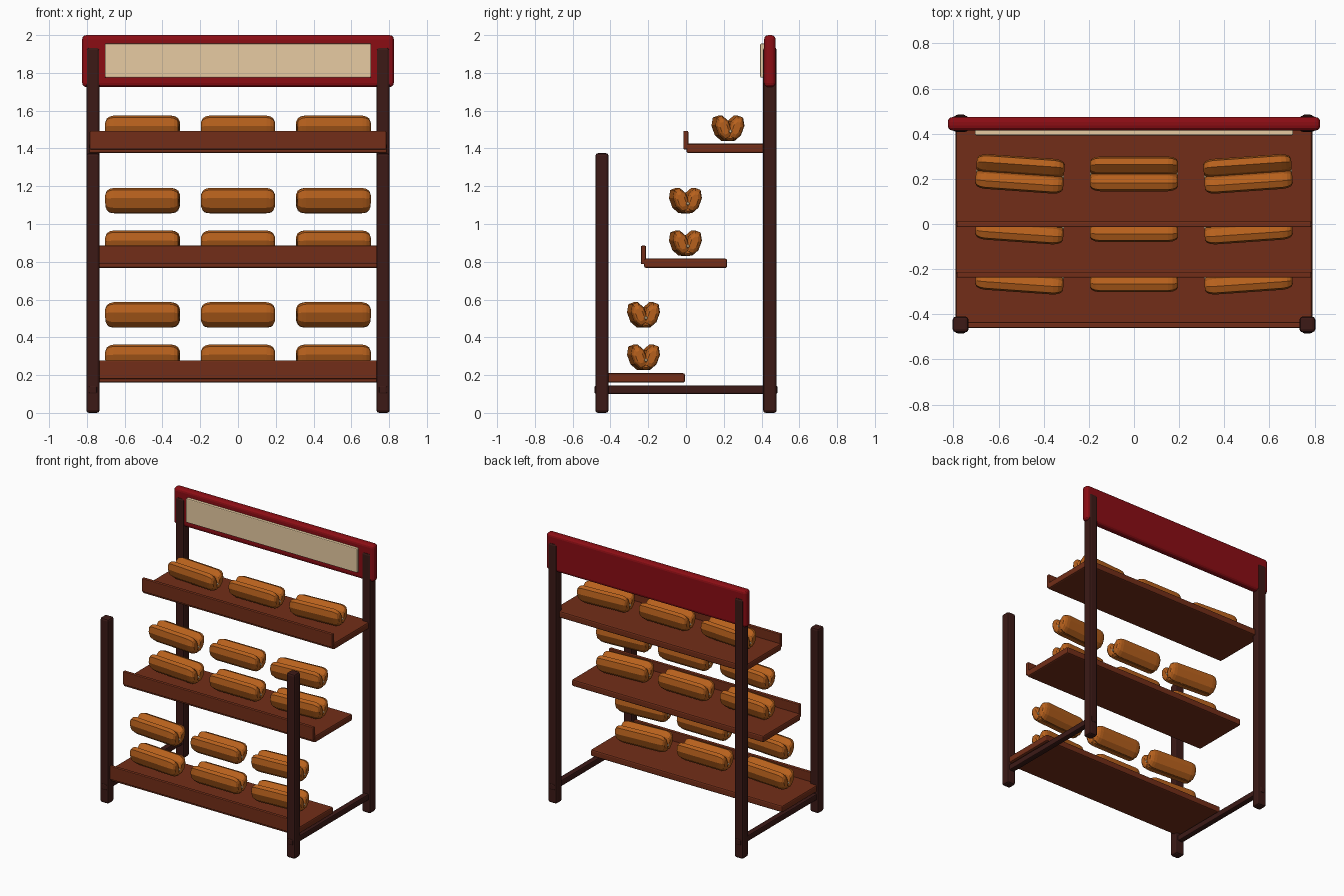
import bpy
import bmesh
from math import sin, cos, pi, radians
from mathutils import Matrix

if "Cube" in bpy.data.objects:
    bpy.data.objects.remove(bpy.data.objects["Cube"], do_unlink=True)


def material(name, rgb):
    mat = bpy.data.materials.new(name)
    mat.use_nodes = True
    color = (*rgb, 1)
    mat.diffuse_color = color
    bsdf = next(n for n in mat.node_tree.nodes if n.type == "BSDF_PRINCIPLED")
    bsdf.inputs["Base Color"].default_value = color
    bsdf.inputs["Roughness"].default_value = 0.6
    return mat


dark_wood = material("dark_wood", (0.045, 0.01, 0.008))
shelf_wood = material("shelf_wood", (0.17, 0.027, 0.009))
red_paint = material("red_paint", (0.26, 0.004, 0.007))
cream = material("cream", (0.8, 0.6, 0.36))
crust = material("crust", (0.48, 0.12, 0.012))


def link(name, mesh):
    obj = bpy.data.objects.new(name, mesh)
    bpy.context.collection.objects.link(obj)
    return obj


def box(name, x, y, z, mat, bevel, segments=2):
    """Bevelled box from (min, max) ranges on each axis."""
    bm = bmesh.new()
    bmesh.ops.create_cube(bm, size=1)
    for v in bm.verts:
        v.co = [r[0] + (c + 0.5) * (r[1] - r[0]) for c, r in zip(v.co, (x, y, z))]
    bmesh.ops.bevel(bm, geom=bm.edges[:], offset=bevel, segments=segments,
                    profile=0.5, affect="EDGES")
    mesh = bpy.data.meshes.new(name)
    bm.to_mesh(mesh)
    bm.free()
    mesh.materials.append(mat)
    return link(name, mesh)


def add_loaf(bm, half_length, ry, rz, y, z, tilt, slot, sides=8):
    """Rounded-end loaf along x with an elliptical, tilted cross-section."""
    ends = [(0.77, 1), (0.88, 0.93), (0.96, 0.77), (1, 0.5)]
    profile = [(-t, s) for t, s in reversed(ends)] + ends
    place = Matrix.Translation((0, y, z)) @ Matrix.Rotation(tilt, 4, "X")
    rings = []
    for t, s in profile:
        angles = [(i + 0.5) * 2 * pi / sides for i in range(sides)]
        rings.append([bm.verts.new(place @ Matrix.Translation(
            (t * half_length, s * ry * cos(a), s * rz * sin(a))).translation)
            for a in angles])
    faces = [bm.faces.new(rings[0]), bm.faces.new(rings[-1])]
    for a, b in zip(rings, rings[1:]):
        for i in range(sides):
            j = (i + 1) % sides
            faces.append(bm.faces.new((a[i], a[j], b[j], b[i])))
    for f in faces:
        f.material_index = slot


def bun_mesh():
    bm = bmesh.new()
    for side in (-1, 1):
        add_loaf(bm, 0.195, 0.04, 0.071, side * 0.033, 0.002, -side * radians(20), 0)
    add_loaf(bm, 0.185, 0.035, 0.028, 0, -0.04, 0, 0)
    add_loaf(bm, 0.196, 0.012, 0.012, 0, -0.014, 0, 1)
    bmesh.ops.recalc_face_normals(bm, faces=bm.faces[:])
    mesh = bpy.data.meshes.new("split_bun")
    bm.to_mesh(mesh)
    bm.free()
    mesh.materials.append(crust)
    mesh.materials.append(cream)
    return mesh


# Posts and side rails
for label, side in (("left", 1), ("right", -1)):
    cx = side * 0.768
    x = (cx - 0.035, cx + 0.035)
    box(f"front_post_{label}", x, (-0.48, -0.41), (0, 1.375), dark_wood, 0.014)
    box(f"rear_post_{label}", x, (0.408, 0.48), (0, 1.935), dark_wood, 0.014)
    box(f"side_rail_{label}", (cx - 0.022, cx + 0.022), (-0.484, 0.484),
        (0.1, 0.145), dark_wood, 0.008)

# Stepped shelves with front lips
for label, y, z in (("lower", -0.445, 0.16), ("middle", -0.222, 0.767),
                    ("upper", 0.002, 1.375)):
    box(f"{label}_shelf", (-0.79, 0.79), (y, y + 0.44), (z, z + 0.05),
        shelf_wood, 0.01)
    box(f"{label}_shelf_lip", (-0.785, 0.785), (y - 0.016, y + 0.01),
        (z + 0.02, z + 0.118), shelf_wood, 0.005)

# Header sign
box("header_board", (-0.825, 0.825), (0.414, 0.474), (1.725, 2), red_paint, 0.022, 3)
box("header_panel", (-0.705, 0.705), (0.393, 0.42), (1.775, 1.955), cream, 0.006)

# Rows of split buns
bun = bun_mesh()
rows = [(-0.225, 0.293), (-0.225, 0.517), (-0.003, 0.897), (-0.003, 1.122), (0.222, 1.505)]
for r, (y, z) in enumerate(rows, 1):
    for c in (-1, 0, 1):
        obj = link(f"bun_row{r}_{('right', 'centre', 'left')[c + 1]}", bun)
        obj.location = (c * 0.505, y, z)
        obj.rotation_euler.z = c * radians(4)
